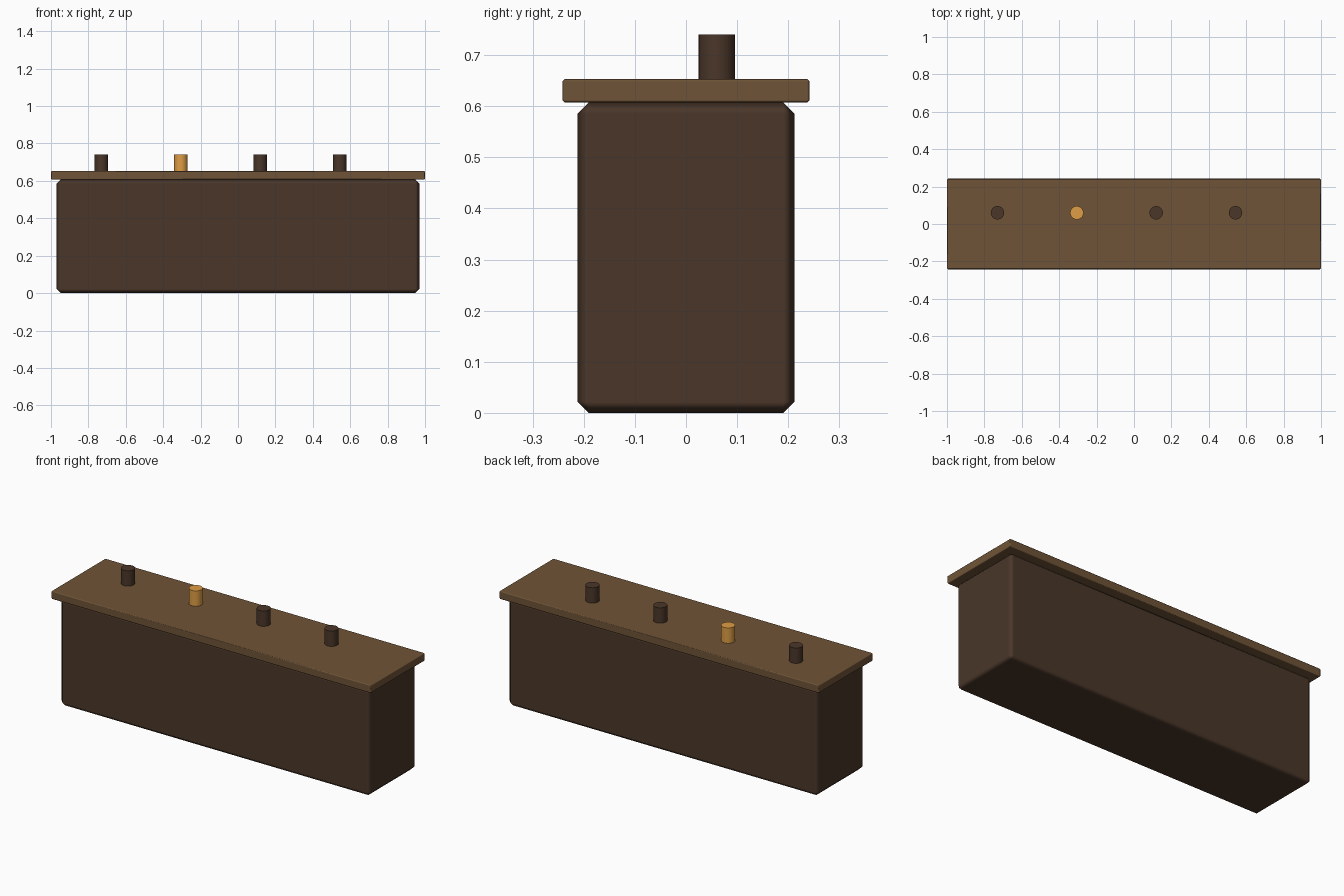
import bpy

if "Cube" in bpy.data.objects:
    bpy.data.objects.remove(bpy.data.objects["Cube"])


def material(name, rgb):
    m = bpy.data.materials.new(name)
    m.diffuse_color = (*rgb, 1)
    m.use_nodes = True
    m.node_tree.nodes["Principled BSDF"].inputs["Base Color"].default_value = m.diffuse_color
    return m


dark = material("dark_brown", (0.068, 0.037, 0.022))
wood = material("warm_brown", (0.16, 0.088, 0.038))
amber = material("amber", (0.74, 0.34, 0.06))


def chamfered_box(name, width, depth, z0, z1, chamfer, mat):
    bpy.ops.mesh.primitive_cube_add(size=1, location=(0, 0, (z0 + z1) / 2))
    ob = bpy.context.object
    ob.name = name
    ob.scale = (width, depth, z1 - z0)
    bpy.ops.object.transform_apply(location=False, rotation=False, scale=True)
    ob.data.materials.append(mat)
    bpy.ops.object.shade_smooth()
    bev = ob.modifiers.new("chamfer", 'BEVEL')
    bev.width = chamfer
    bev.segments = 1
    bev.harden_normals = True
    return ob


def peg(name, x, mat):
    z0, z1 = 0.64, 0.74
    bpy.ops.mesh.primitive_cylinder_add(
        vertices=20, radius=0.036, depth=z1 - z0, location=(x, 0.06, (z0 + z1) / 2))
    ob = bpy.context.object
    ob.name = name
    ob.data.materials.append(mat)
    bpy.ops.object.shade_smooth_by_angle()


# Main box and overhanging lid
chamfered_box("box_body", 1.94, 0.424, 0, 0.607, 0.022, dark)
chamfered_box("lid", 2.0, 0.484, 0.607, 0.653, 0.005, wood)

# Row of pegs, the second one highlighted
for i in range(4):
    peg(f"peg_{i + 1}", -0.73 + i * 0.4243, amber if i == 1 else dark)
